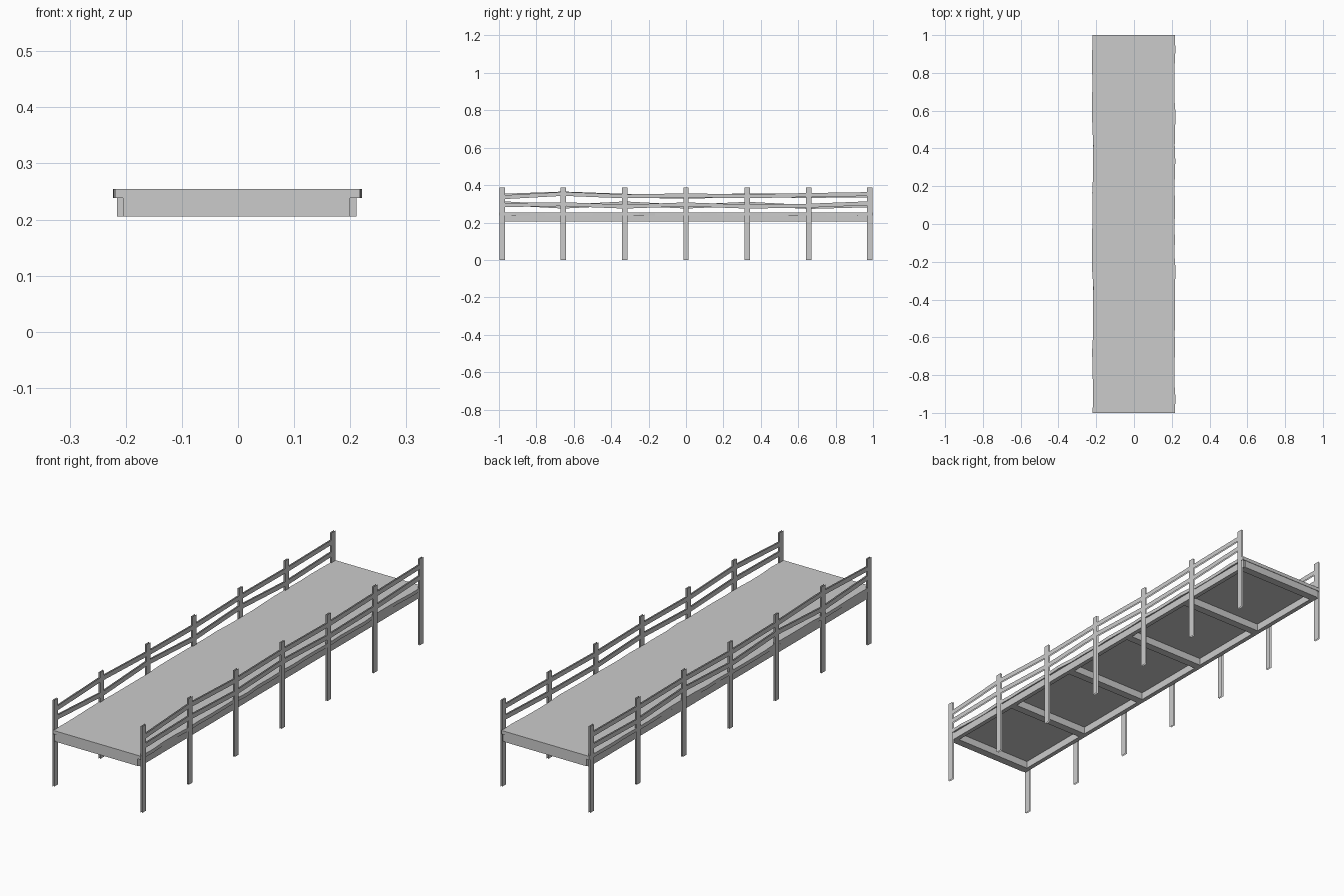
import bpy, bmesh, random

random.seed(4)
if "Cube" in bpy.data.objects:
    bpy.data.objects.remove(bpy.data.objects["Cube"])

GREY = (0.6, 0.6, 0.6, 1.0)
grey = bpy.data.materials.new("weathered grey")
grey.use_nodes = True
grey.diffuse_color = GREY
grey.node_tree.nodes["Principled BSDF"].inputs["Base Color"].default_value = GREY


def finish(name, bm):
    mesh = bpy.data.meshes.new(name)
    bm.to_mesh(mesh)
    bm.free()
    mesh.materials.append(grey)
    obj = bpy.data.objects.new(name, mesh)
    bpy.context.collection.objects.link(obj)
    return obj


def box(name, x0, x1, y0, y1, z0, z1):
    bm = bmesh.new()
    bmesh.ops.create_cube(bm, size=1)
    for v in bm.verts:
        v.co = (x1 if v.co.x > 0 else x0,
                y1 if v.co.y > 0 else y0,
                z1 if v.co.z > 0 else z0)
    return finish(name, bm)


def board(name, x, ya, yb, za, zb, height):
    """Upright board made of two close sheets with open edges."""
    bm = bmesh.new()
    h = height / 2
    corners = [(x, ya, za - h), (x, yb, zb - h), (x, yb, zb + h), (x, ya, za + h)]
    bm.faces.new([bm.verts.new(c) for c in corners])
    obj = finish(name, bm)
    mod = obj.modifiers.new("sheets", "SOLIDIFY")
    mod.thickness = 0.007
    mod.offset = 0
    mod.use_rim = False
    return obj


# Deck with slightly uneven long edges
deck = box("deck", -0.219, 0.217, -1, 1, 0.238, 0.254)
bm = bmesh.new()
bm.from_mesh(deck.data)
long_edges = [e for e in bm.edges
              if abs(e.verts[0].co.y - e.verts[1].co.y) > 1]
bmesh.ops.subdivide_edges(bm, edges=long_edges, cuts=23, use_grid_fill=True)
wobble = {}
for v in bm.verts:
    if abs(v.co.y) < 0.99:
        key = (v.co.x > 0, round(v.co.y, 3))
        v.co.x += wobble.setdefault(key, random.uniform(-0.004, 0.004))
bm.to_mesh(deck.data)
bm.free()

# Frame under the deck: side beams, end beams and cross beams
BOTTOM, TOP = 0.205, 0.239
for side, x in (("right", -0.206), ("left", 0.201)):
    box(side + "_side_beam", x - 0.01, x + 0.01, -0.995, 0.995, BOTTOM, TOP)
for i in range(6):
    y = -0.98 + i * 0.392
    box(f"cross_beam_{i + 1}", -0.205, 0.2, y - 0.018, y + 0.018, BOTTOM, TOP)

# Posts and sagging rails on both sides
post_y = [-0.983 + i * 0.3277 for i in range(7)]
rails = {
    "left": ((0.335, 0.353, 0.34, 0.345, 0.34, 0.347, 0.352),
             (0.293, 0.298, 0.285, 0.297, 0.285, 0.29, 0.303)),
    "right": ((0.343, 0.355, 0.343, 0.338, 0.345, 0.342, 0.345),
              (0.303, 0.285, 0.302, 0.285, 0.3, 0.283, 0.292)),
}
for side, sign in (("left", 1), ("right", -1)):
    x = sign * 0.219
    for i, y in enumerate(post_y):
        board(f"{side}_post_{i + 1}", x, y - 0.0145, y + 0.0145, 0.194, 0.194, 0.388)
    for level, heights in zip(("upper", "lower"), rails[side]):
        for i in range(6):
            board(f"{side}_{level}_rail_{i + 1}", x, post_y[i], post_y[i + 1],
                  heights[i], heights[i + 1], 0.021)
